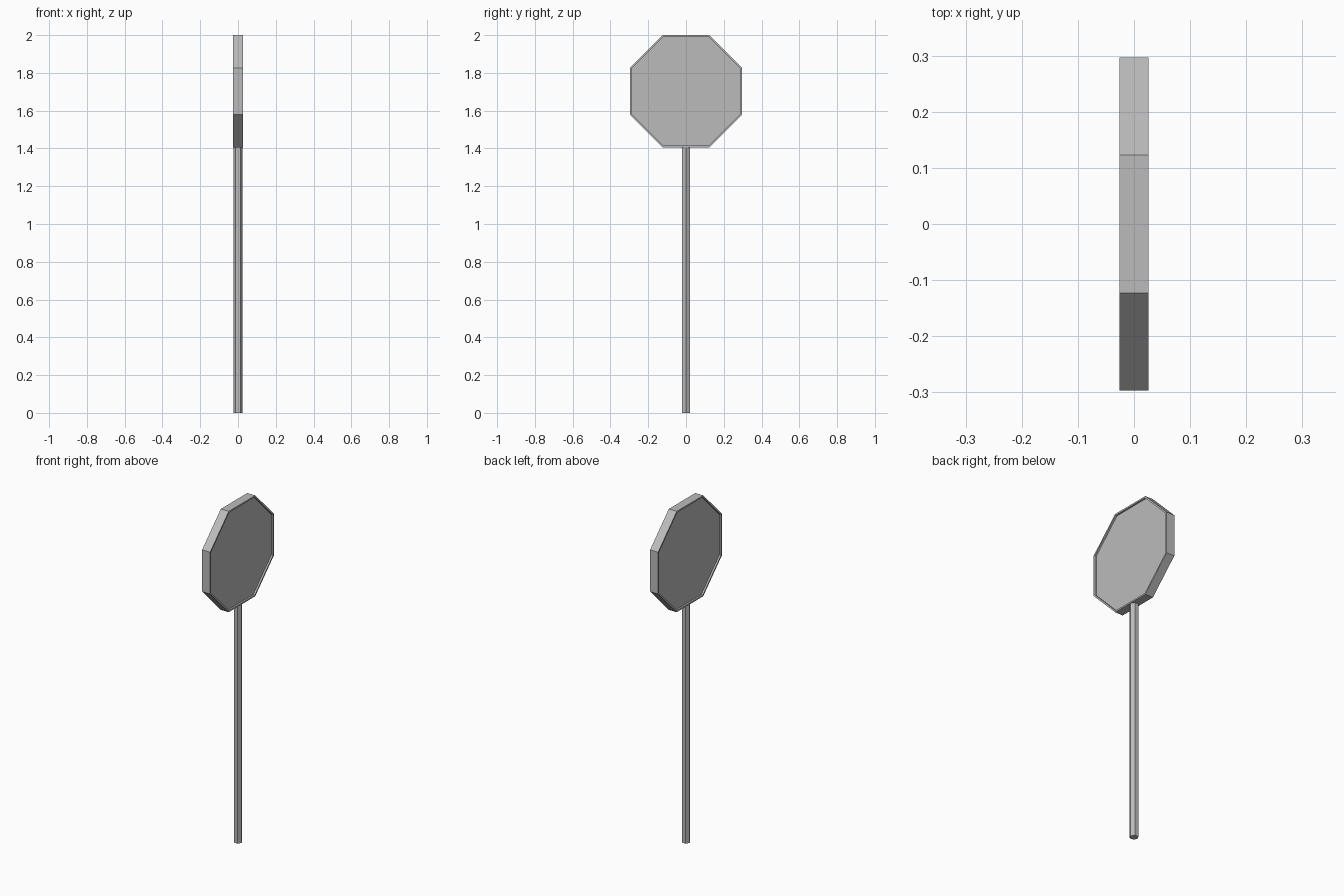
import bpy
import bmesh
import math
from mathutils import Matrix

cube = bpy.data.objects.get("Cube")
if cube:
    bpy.data.objects.remove(cube)

SIGN_Z, APOTHEM, THICK = 1.703, 0.297, 0.052
RIM, RECESS = 0.01, 0.01
POLE_R, POLE_TOP = 0.024, 1.41

grey = bpy.data.materials.new("plain_grey")
grey.use_nodes = True
colour = (0.5, 0.5, 0.5, 1)
grey.diffuse_color = colour
grey.node_tree.nodes["Principled BSDF"].inputs["Base Color"].default_value = colour


def prism(bm, sides, radius, depth, matrix):
    bmesh.ops.create_cone(bm, cap_ends=True, segments=sides, radius1=radius,
                          radius2=radius, depth=depth, matrix=matrix)


def finish(bm, name):
    mesh = bpy.data.meshes.new(name)
    bm.to_mesh(mesh)
    bm.free()
    mesh.materials.append(grey)
    bpy.context.collection.objects.link(bpy.data.objects.new(name, mesh))


# Octagonal sign plate, facing sideways, with a thin raised rim on both faces
bm = bmesh.new()
turn = (Matrix.Translation((0, 0, SIGN_Z)) @ Matrix.Rotation(math.pi / 2, 4, "Y")
        @ Matrix.Rotation(math.pi / 8, 4, "Z"))
prism(bm, 8, APOTHEM / math.cos(math.pi / 8), THICK, turn)
bm.normal_update()
for face in [f for f in bm.faces if abs(f.normal.x) > 0.9]:
    inward = face.normal.copy()
    bmesh.ops.inset_individual(bm, faces=[face], thickness=RIM)
    panel = bmesh.ops.extrude_discrete_faces(bm, faces=[face])["faces"][0]
    bmesh.ops.translate(bm, verts=panel.verts, vec=-inward * RECESS)
finish(bm, "sign_plate")

# Slim hexagonal pole with flat sides towards the sign faces
bm = bmesh.new()
prism(bm, 6, POLE_R, POLE_TOP, Matrix.Translation((0, 0, POLE_TOP / 2))
      @ Matrix.Rotation(math.pi / 2, 4, "Z"))
bm.normal_update()
finish(bm, "pole")
